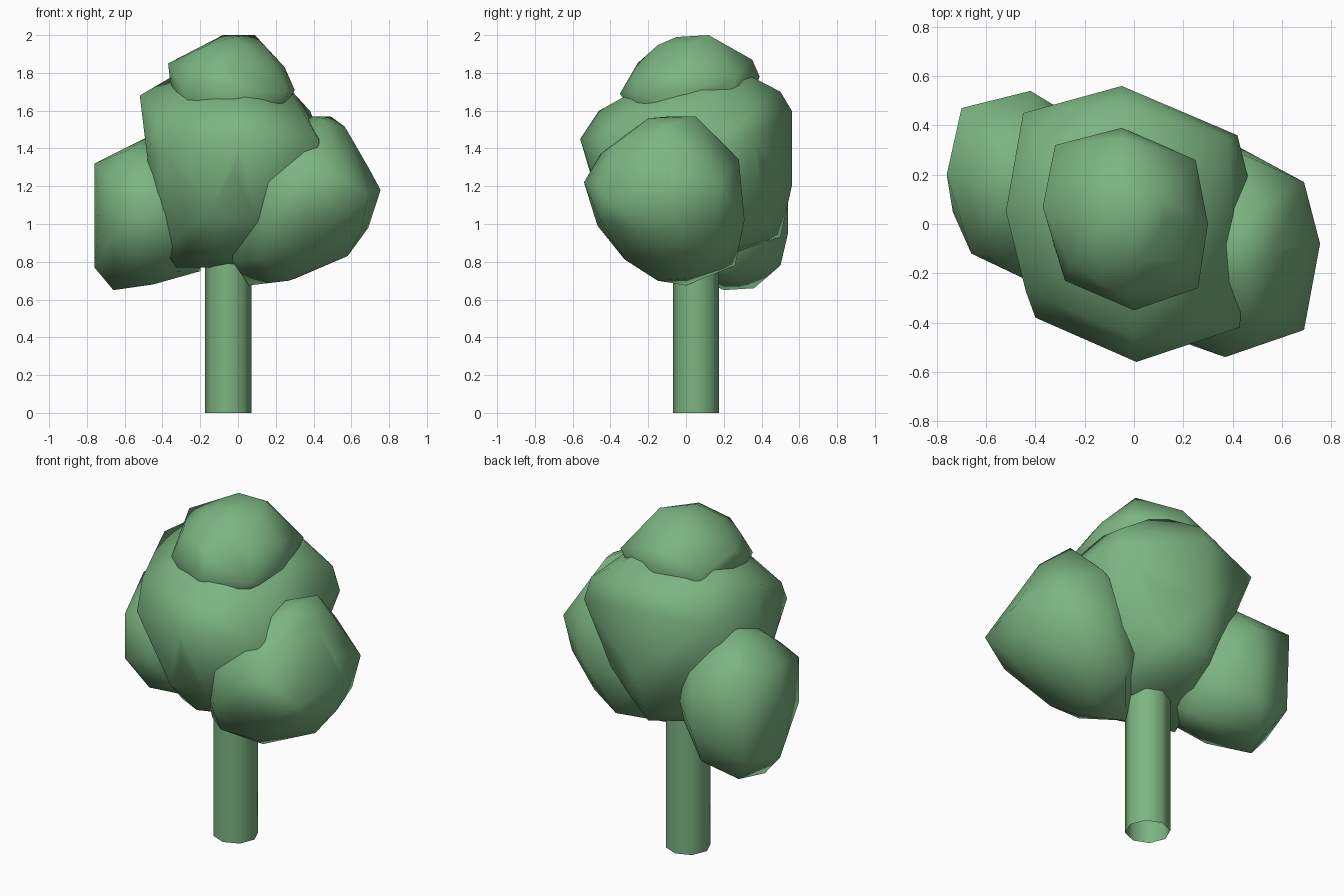
import bpy, bmesh
from mathutils import Vector, Matrix, Euler

green = bpy.data.materials.new("leaf_green")
green.diffuse_color = (0.20, 0.46, 0.22, 1)


def finish(name, bm, angle):
    mesh = bpy.data.meshes.new(name)
    bmesh.ops.recalc_face_normals(bm, faces=bm.faces)
    bm.to_mesh(mesh)
    bm.free()
    ob = bpy.data.objects.new(name, mesh)
    bpy.context.collection.objects.link(ob)
    mesh.materials.append(green)
    bpy.ops.object.select_all(action='DESELECT')
    ob.select_set(True)
    bpy.context.view_layer.objects.active = ob
    bpy.ops.object.shade_smooth_by_angle(angle=angle)


def clump(name, center, radii, tilt, pulls):
    """Low-poly ball of leaves with a few lumps pulled out of it."""
    ball = bmesh.new()
    bmesh.ops.create_icosphere(ball, subdivisions=2, radius=1)
    ball.transform(Matrix.Translation(center) @ Euler((0, tilt, 0)).to_matrix().to_4x4()
                   @ Matrix.Diagonal((*radii, 1)))
    c = Vector(center)
    points = [v.co.copy() for v in ball.verts]
    ball.free()
    pulled = [Vector(p) for p in pulls]
    for p in pulled:
        d = (p - c).normalized()
        points.remove(max(points, key=lambda q: (q - c).normalized().dot(d)))
    # skin the ball and its lumps with one clean surface
    bm = bmesh.new()
    for p in points + pulled:
        bm.verts.new(p)
    bmesh.ops.convex_hull(bm, input=bm.verts)
    bmesh.ops.delete(bm, geom=[v for v in bm.verts if not v.link_faces], context='VERTS')
    finish(name, bm, 2.0)


# Trunk: plain eight-sided tube, open at the bottom
bm = bmesh.new()
bmesh.ops.create_cone(bm, cap_ends=False, segments=8, radius1=0.123, radius2=0.123,
                      depth=1.0, matrix=Matrix.Translation((-0.052, 0.053, 0.5)))
finish("trunk", bm, 0.9)

# Main crown
clump("main_crown", (-0.02, 0.0, 1.28), (0.45, 0.51, 0.51), 0, [
    (0.01, -0.56, 1.45), (-0.05, 0.56, 1.6), (-0.05, 0.56, 1.2),
    (0.42, 0.36, 1.46), (0.38, 0.35, 1.60), (0.46, 0.2, 1.43),
    (0.43, -0.42, 1.44), (-0.40, -0.38, 1.4), (-0.44, -0.27, 1.55),
    (-0.52, 0.05, 1.68), (-0.45, 0.45, 1.56), (0.27, 0.05, 1.72),
    (-0.35, 0.22, 1.78), (0.08, 0.29, 1.81), (-0.05, 0.5, 1.70),
    (-0.33, -0.05, 0.77), (-0.1, 0.5, 0.93), (-0.48, -0.08, 1.35),
    (-0.44, -0.05, 1.03), (-0.39, -0.07, 0.87), (0.0, -0.46, 1.6)])

# Crown top
clump("top_crown", (-0.03, 0.02, 1.70), (0.31, 0.34, 0.29), 0, [
    (-0.08, 0.12, 2.0), (0.09, 0.12, 2.0), (-0.03, -0.05, 1.99),
    (-0.37, 0.07, 1.85), (-0.36, 0.06, 1.76), (-0.32, 0.32, 1.78),
    (-0.05, 0.39, 1.78), (-0.05, 0.35, 1.87), (0.25, 0.26, 1.77),
    (0.3, 0.0, 1.71), (0.26, -0.26, 1.7), (0.0, -0.35, 1.69),
    (-0.28, -0.23, 1.7), (-0.03, -0.28, 1.80)])

# Right lower clump, leaning outward
clump("right_clump", (0.35, -0.12, 1.12), (0.36, 0.41, 0.45), 0.5, [
    (0.40, -0.08, 1.57), (0.49, 0.05, 1.57), (0.45, -0.20, 1.56),
    (0.69, 0.17, 1.22), (0.69, -0.08, 1.30), (0.755, -0.08, 1.18),
    (0.69, -0.43, 1.15), (0.37, -0.54, 1.22), (0.50, -0.38, 1.42),
    (0.69, -0.05, 0.98), (0.64, 0.16, 1.02), (0.58, -0.1, 0.83),
    (0.50, 0.15, 0.82), (0.06, 0.0, 0.675), (0.27, -0.15, 0.70),
    (0.43, 0.31, 1.02), (0.45, 0.28, 1.34), (0.28, 0.26, 0.78),
    (-0.03, -0.2, 0.8), (0.35, -0.46, 1.00), (0.32, -0.32, 0.81)])

# Left lower clump
clump("left_clump", (-0.45, 0.16, 1.07), (0.30, 0.36, 0.38), 0, [
    (-0.70, 0.47, 1.28), (-0.70, 0.45, 0.82), (-0.76, 0.2, 1.32),
    (-0.76, 0.2, 0.77), (-0.42, 0.54, 1.2), (-0.42, 0.54, 0.95),
    (-0.45, 0.50, 0.78), (-0.66, -0.12, 1.22), (-0.66, -0.12, 0.95),
    (-0.55, -0.05, 0.78), (-0.45, -0.22, 1.05), (-0.66, 0.2, 0.65),
    (-0.60, 0.36, 0.66), (-0.45, 0.2, 0.68), (-0.48, 0.2, 1.46),
    (-0.2, 0.2, 0.75)])
